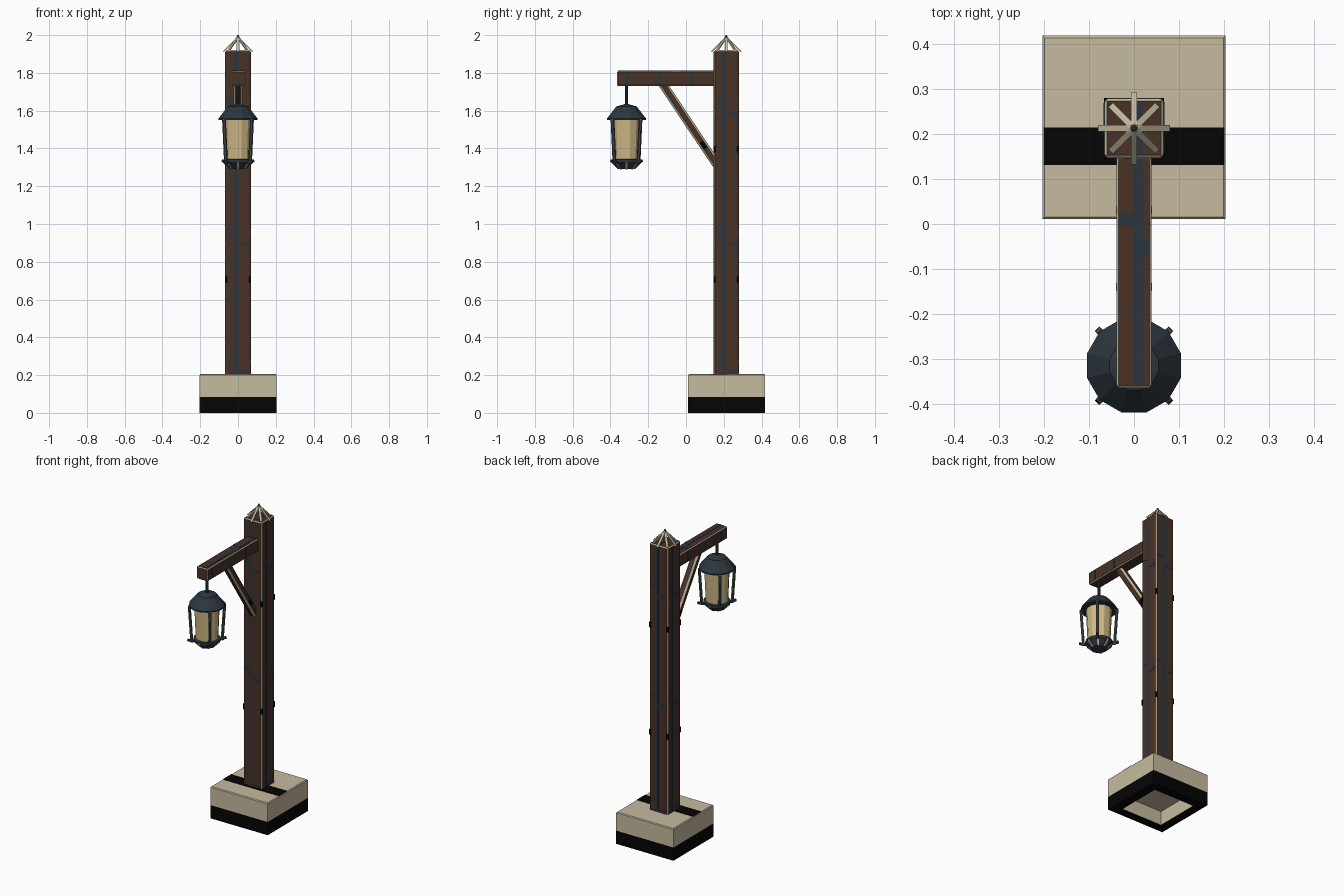
import bpy, bmesh, math
from mathutils import Vector, Matrix

if "Cube" in bpy.data.objects:
    bpy.data.objects.remove(bpy.data.objects["Cube"], do_unlink=True)


def material(name, *rgb):
    linear = [(c / 255) ** 2.2 for c in rgb] + [1]
    m = bpy.data.materials.new(name)
    m.use_nodes = True
    m.diffuse_color = linear
    m.node_tree.nodes["Principled BSDF"].inputs["Base Color"].default_value = linear
    return m


cream = material("cream stone", 197, 186, 158)
brown = material("dark wood", 74, 53, 44)
slate = material("slate metal", 48, 57, 65)
black = material("black", 13, 13, 13)
glass = material("amber glass", 205, 184, 132)


def finish(name, bm, mats):
    bmesh.ops.recalc_face_normals(bm, faces=bm.faces[:])
    mesh = bpy.data.meshes.new(name)
    bm.to_mesh(mesh)
    bm.free()
    for m in mats:
        mesh.materials.append(m)
    ob = bpy.data.objects.new(name, mesh)
    bpy.context.collection.objects.link(ob)
    return ob


def box(name, size, loc, mats, rot=Matrix(), bevel=0):
    """Box whose chamfered edges take the second material."""
    bm = bmesh.new()
    bmesh.ops.create_cube(bm, size=1)
    bmesh.ops.scale(bm, vec=size, verts=bm.verts)
    if bevel:
        bmesh.ops.bevel(bm, geom=bm.edges[:], offset=bevel, segments=1,
                        affect='EDGES', material=len(mats) - 1)
    bm.transform(Matrix.Translation(loc) @ rot)
    return finish(name, bm, mats)


def strut(name, a, b, width, depth, mats, bevel=0):
    a, b = Vector(a), Vector(b)
    rot = (b - a).to_track_quat('Z', 'Y').to_matrix().to_4x4()
    return box(name, (width, depth, (b - a).length), (a + b) / 2, mats, rot, bevel)


def loft(name, rings, sides, centre, mats, bands=None):
    """Stack of regular polygon rings (radius to flat side, height)."""
    bm = bmesh.new()
    loops = []
    for r, z in rings:
        R = r / math.cos(math.pi / sides)
        angles = [(i + 0.5) * math.tau / sides for i in range(sides)]
        loops.append([bm.verts.new((centre[0] + R * math.cos(t),
                                    centre[1] + R * math.sin(t), z)) for t in angles])
    for k, (lo, hi) in enumerate(zip(loops, loops[1:])):
        for i in range(sides):
            j = (i + 1) % sides
            f = bm.faces.new((lo[i], lo[j], hi[j], hi[i]))
            f.material_index = bands[k] if bands else 0
    bm.faces.new(loops[0])
    bm.faces.new(loops[-1])
    return finish(name, bm, mats)


POST_Y, LAMP_Y = 0.213, -0.315
post_c, lamp_c = (0, POST_Y), (0, LAMP_Y)

# Hollow stone base with black foot and a dark band across the top
loft("base", [(0.145, 0.09), (0.145, 0), (0.204, 0), (0.204, 0.085), (0.204, 0.2), (0.199, 0.205)],
     4, (0, 0.215), [cream, black], [0, 1, 1, 0, 0])
box("base_band", (0.4, 0.084, 0.004), (0, 0.173, 0.205), [black])

# Post and arm with pale worn edges
HALF = 0.066
box("post", (HALF * 2, HALF * 2, 1.73), (0, POST_Y, 1.055), [brown, cream], bevel=0.006)
box("arm", (0.078, 0.515, 0.08), (0, -0.107, 1.77), [brown, cream], bevel=0.005)

# Cracks on every face of the post: one long seam with side branches
for k in range(4):
    turn = Matrix.Rotation(k * math.pi / 2, 4, 'Z')

    def crack(name, u, z, width, height):
        loc = turn @ Vector((u, -HALF, 0)) + Vector((0, POST_Y, z))
        box(name, (width, 0.003, height), loc, [slate], turn)

    crack("post_seam", -0.012, 1.06, 0.02, 1.7)
    for z in (0.27, 0.95, 1.65):
        crack("post_crack_left", -0.036, z, 0.04, 0.02)
        crack("post_crack_right", 0.028, z - 0.06, 0.06, 0.02)

# Black nicks on the post corners
for sx in (-1, 1):
    for sy in (-1, 1):
        for z in (0.705, 1.395):
            box("post_nick", (0.012, 0.012, 0.035),
                (sx * (HALF - 0.005), POST_Y + sy * (HALF - 0.005), z), [black])

# Cracks on the arm
box("arm_seam", (0.02, 0.505, 0.003), (0.01, -0.107, 1.81), [slate])
box("arm_crack_left", (0.035, 0.03, 0.003), (-0.016, 0.01, 1.81), [slate])
box("arm_crack_right", (0.016, 0.04, 0.003), (0.026, -0.05, 1.81), [slate])
box("post_top_seam", (0.02, 0.12, 0.003), (0.01, POST_Y, 1.92), [slate])
for y in (-0.31, -0.14, 0.03):
    for sx in (-1, 1):
        box("arm_side_crack", (0.003, 0.018, 0.068), (sx * 0.039, y, 1.77), [slate])

# Diagonal brace under the arm
top, foot = Vector((0, -0.136, 1.76)), Vector((0, 0.165, 1.31))
strut("brace", top, foot, 0.048, 0.046, [brown, cream], bevel=0.011)
strut("brace_scar", top.lerp(foot, 0.72), top.lerp(foot, 0.8), 0.051, 0.022, [black])

# Eight ribs meeting above the post
for k in range(8):
    t = k * math.pi / 4
    d = Vector((math.cos(t), math.sin(t), 0))
    reach = 0.078 if k % 2 == 0 else 0.076
    centre = Vector((0, POST_Y, 0))
    strut("crown_rib", centre + d * reach + Vector((0, 0, 1.912)),
          centre + Vector((0, 0, 1.99)), 0.014, 0.007, [cream])
loft("crown_tip", [(0.008, 1.985), (0.004, 2.0)], 8, post_c, [slate])

# Lantern: hanger, roof, glass and bottom cup
loft("hanger", [(0.008, 1.62), (0.008, 1.735)], 8, lamp_c, [slate])
loft("lantern_roof", [(0.07, 1.55), (0.104, 1.55), (0.104, 1.558), (0.054, 1.622), (0.01, 1.635)],
     12, lamp_c, [slate])
loft("lantern_glass", [(0.064, 1.335), (0.073, 1.555)], 12, lamp_c, [glass])
loft("lantern_cup", [(0.045, 1.292), (0.078, 1.325), (0.078, 1.342), (0.06, 1.345)],
     12, lamp_c, [slate])

# Corner bars with small feet, and pale struts under the cup
centre = Vector((0, LAMP_Y, 0))
for k in range(8):
    t = k * math.pi / 4
    d = Vector((math.cos(t), math.sin(t), 0))
    at = lambda r, z: centre + d * r + Vector((0, 0, z))
    strut("cup_strut", at(0.042, 1.292), at(0.08, 1.33), 0.01, 0.008, [cream])
    if k % 2:
        strut("lantern_bar", at(0.105, 1.555), at(0.09, 1.32), 0.016, 0.016,
              [slate, cream], bevel=0.002)
        strut("lantern_foot", at(0.07, 1.325), at(0.115, 1.335), 0.014, 0.012, [slate])
